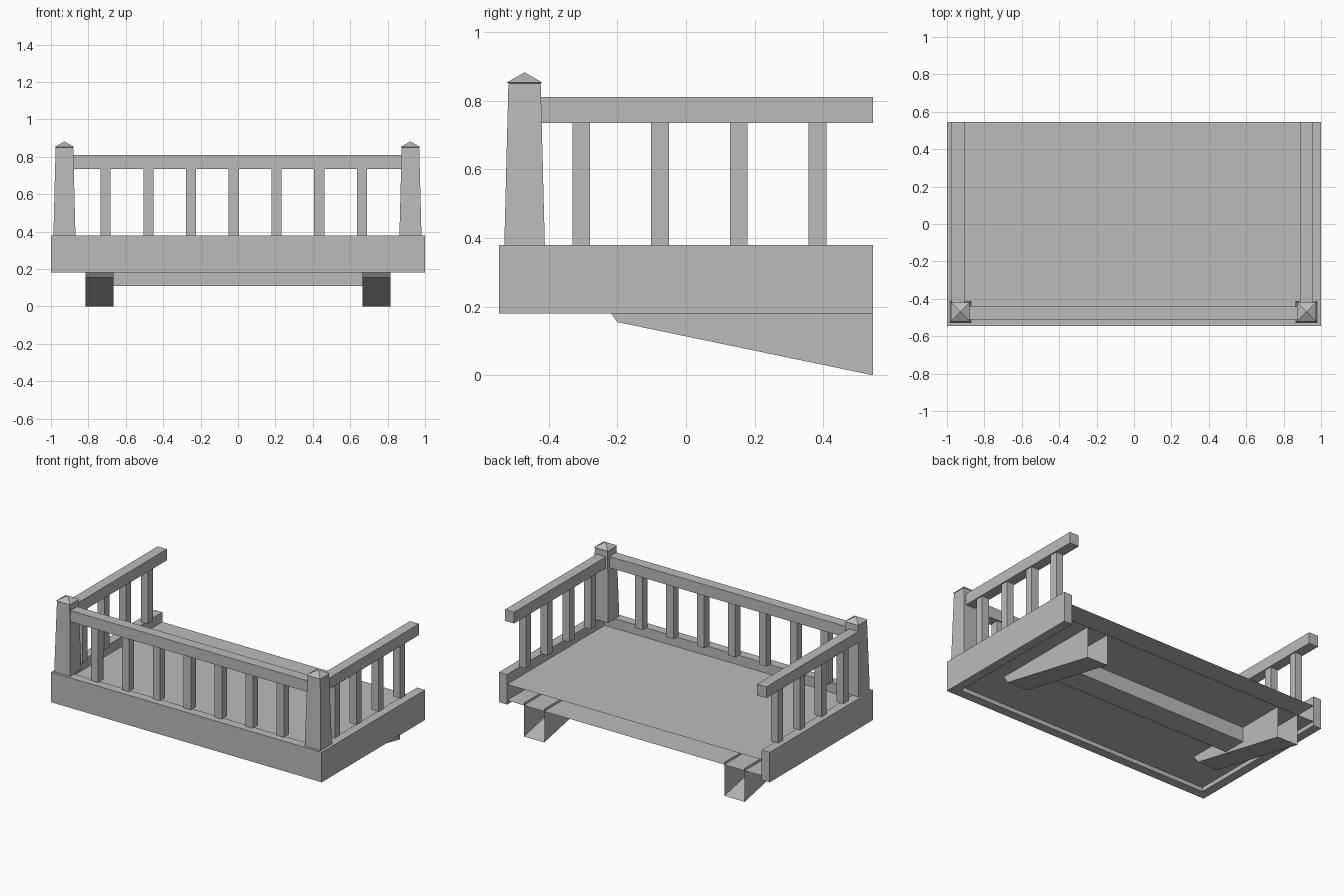
import bpy
import bmesh

old = bpy.data.objects.get("Cube")
if old:
    bpy.data.objects.remove(old, do_unlink=True)

grey = bpy.data.materials.new("stone grey")
grey.use_nodes = True
colour = (0.5, 0.5, 0.5, 1)
grey.diffuse_color = colour
grey.node_tree.nodes["Principled BSDF"].inputs["Base Color"].default_value = colour


def finish(name, bm):
    """Turn a bmesh into a flat-shaded object."""
    mesh = bpy.data.meshes.new(name)
    bm.to_mesh(mesh)
    bm.free()
    mesh.materials.append(grey)
    obj = bpy.data.objects.new(name, mesh)
    bpy.context.collection.objects.link(obj)
    return obj


def box(name, x, y, z):
    """Box from (min, max) ranges."""
    bm = bmesh.new()
    bmesh.ops.create_cube(bm, size=1)
    for v in bm.verts:
        v.co = [r[0] if c < 0 else r[1] for c, r in zip(v.co, (x, y, z))]
    return finish(name, bm)


def around(c, width):
    return (c - width / 2, c + width / 2)


def prism(name, outline, move, open_sides=()):
    """Extrude a closed outline by a vector; listed sides stay open."""
    bm = bmesh.new()
    a = [bm.verts.new(p) for p in outline]
    b = [bm.verts.new([p[i] + move[i] for i in range(3)]) for p in outline]
    bm.faces.new(a)
    bm.faces.new(b[::-1])
    n = len(a)
    for i in range(n):
        if i not in open_sides:
            j = (i + 1) % n
            bm.faces.new((a[j], a[i], b[i], b[j]))
    bmesh.ops.recalc_face_normals(bm, faces=bm.faces)
    return finish(name, bm)


def sheet(name, z):
    """Horizontal sheet filling the curb; the rear edge is open."""
    bm = bmesh.new()
    bm.faces.new([bm.verts.new((x, y, z)) for x, y in
                  ((-INNER, FRONT + CURB), (INNER, FRONT + CURB),
                   (INNER, BACK), (-INNER, BACK))])
    return bm


FRONT, BACK, CURB = -0.545, 0.545, 0.06
INNER = 1 - CURB
BASE, RAIL_LOW, RAIL_TOP = 0.38, 0.735, 0.81
POST_Y, RAIL_Y = -0.47, -0.475

# U-shaped curb around three sides
prism("curb", [(-1, BACK, 0.18), (-1, FRONT, 0.18), (1, FRONT, 0.18),
               (1, BACK, 0.18), (INNER, BACK, 0.18),
               (INNER, FRONT + CURB, 0.18), (-INNER, FRONT + CURB, 0.18),
               (-INNER, BACK, 0.18)], (0, 0, 0.2))

# Floor and its underside
finish("floor", sheet("floor", 0.315))
under = sheet("floor_underside", 0.208)
bmesh.ops.reverse_faces(under, faces=under.faces)
finish("floor_underside", under)

# Hollow wedge brackets, open at the top and the rear
for side, x in (("right", -0.815), ("left", 0.665)):
    prism(side + "_bracket",
          [(x, -0.25, 0.225), (x, -0.2, 0.155), (x, BACK, 0), (x, BACK, 0.225)],
          (0.15, 0, 0), open_sides=(2, 3))

# Cross beam between the brackets
box("cross_beam", (-0.665, 0.665), (0.06, 0.22), (0.11, 0.208))


def post(name, x):
    """Tapered corner post with a pyramid cap."""
    bm = bmesh.new()
    rings = []
    for half, z in ((0.059, BASE), (0.047, 0.85), (0.051, 0.853)):
        rings.append([bm.verts.new((x + sx * half, POST_Y + sy * half, z))
                      for sx, sy in ((-1, -1), (1, -1), (1, 1), (-1, 1))])
    tip = bm.verts.new((x, POST_Y, 0.882))
    for i in range(4):
        j = (i + 1) % 4
        for low, high in zip(rings, rings[1:]):
            bm.faces.new((low[i], low[j], high[j], high[i]))
        bm.faces.new((rings[-1][i], rings[-1][j], tip))
    bm.faces.new(rings[0][::-1])
    finish(name, bm)


# Front rail and balusters
box("front_rail", (-0.885, 0.88), around(RAIL_Y, 0.07), (RAIL_LOW, RAIL_TOP))
for i in range(7):
    box(f"front_baluster_{i + 1}", around(-0.708 + i * 0.2285, 0.054),
        around(RAIL_Y, 0.054), (BASE, RAIL_LOW))

# Corner posts, side rails and side balusters
for side, post_x, rail_x in (("right", -0.928, -0.941), ("left", 0.922, 0.922)):
    post(side + "_post", post_x)
    box(side + "_rail", around(rail_x, 0.068), (-0.425, BACK), (RAIL_LOW, RAIL_TOP))
    for i in range(4):
        box(f"{side}_baluster_{i + 1}", around(rail_x, 0.052),
            around(-0.305 + i * 0.2293, 0.052), (BASE, RAIL_LOW))
